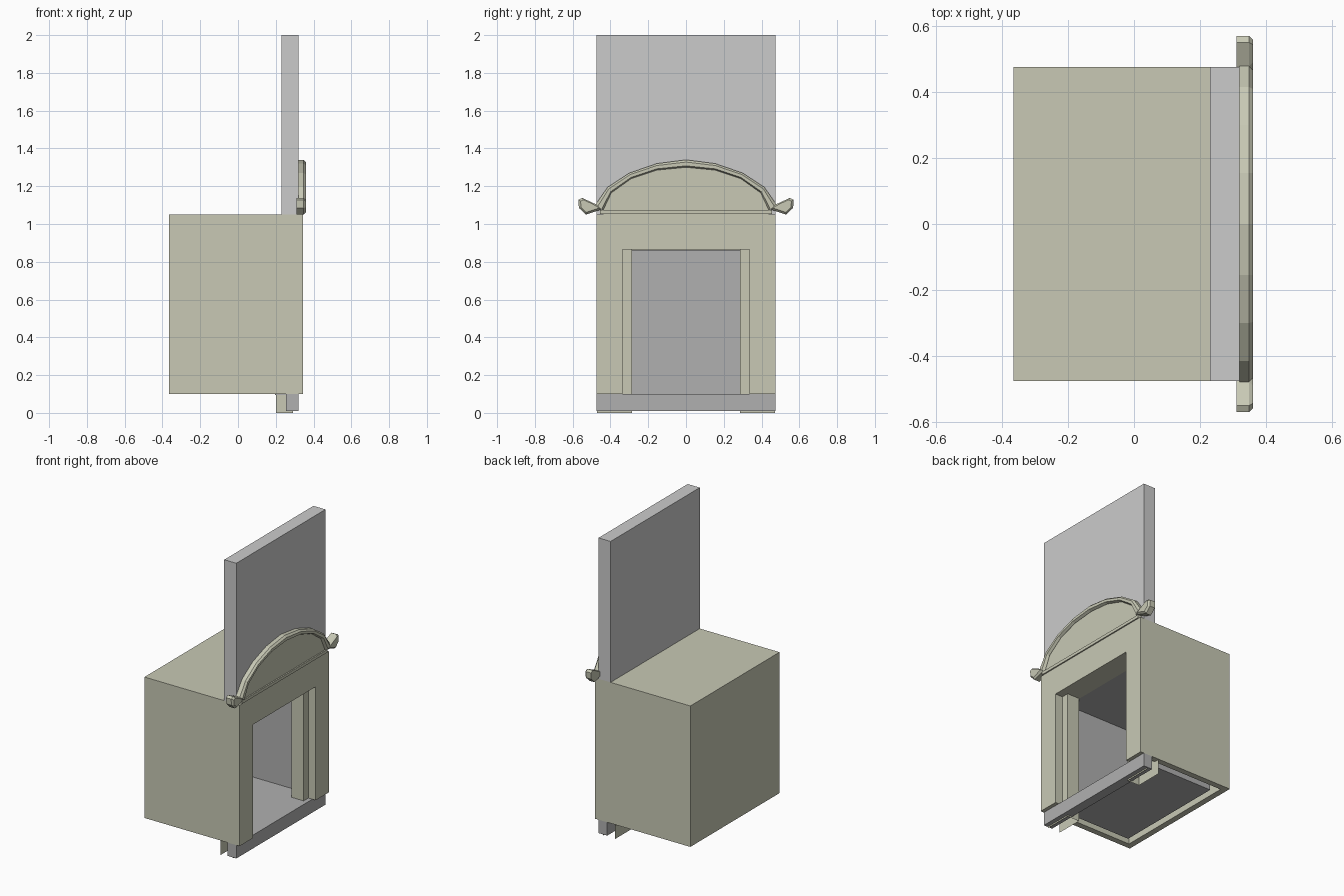
import bpy, bmesh

if "Cube" in bpy.data.objects:
    bpy.data.objects.remove(bpy.data.objects["Cube"])


def material(name, rgb):
    m = bpy.data.materials.new(name)
    m.diffuse_color = (*rgb, 1)
    m.use_nodes = True
    m.node_tree.nodes["Principled BSDF"].inputs["Base Color"].default_value = m.diffuse_color
    return m


STONE = material("pale_stone", (0.578, 0.584, 0.462))
FLUE = material("flue_grey", (0.565, 0.552, 0.552))
LINER = material("liner_grey", (0.434, 0.434, 0.434))


def finish(name, bm, mat, normals=True):
    if normals:
        bmesh.ops.recalc_face_normals(bm, faces=bm.faces)
    me = bpy.data.meshes.new(name)
    bm.to_mesh(me)
    bm.free()
    me.materials.append(mat)
    ob = bpy.data.objects.new(name, me)
    bpy.context.collection.objects.link(ob)
    return ob


def box(name, xs, ys, zs, mat, open_front=False):
    bm = bmesh.new()
    bmesh.ops.create_cube(bm, size=1)
    for v in bm.verts:
        v.co = [r[0] if c < 0 else r[1] for c, r in zip(v.co, (xs, ys, zs))]
    if open_front:
        bm.faces.ensure_lookup_table()
        front = [f for f in bm.faces if f.normal.x > 0.5]
        bmesh.ops.delete(bm, geom=front, context='FACES')
    return finish(name, bm, mat)


def loft(name, rings, mat, closed_section=True, caps=True):
    """Bridge matching rings of points."""
    bm = bmesh.new()
    vs = [[bm.verts.new(p) for p in r] for r in rings]
    n = len(rings[0])
    for a, b in zip(vs, vs[1:]):
        for i in range(n if closed_section else n - 1):
            j = (i + 1) % n
            bm.faces.new((a[i], a[j], b[j], b[i]))
    if caps:
        bm.faces.new(vs[0])
        bm.faces.new(vs[-1])
    return finish(name, bm, mat)


# Outer surround: hollow body, open below and at the fire opening
body = box("surround", (-0.365, 0.345), (-0.475, 0.475), (0.1, 1.05), STONE)
cutters = [
    box("cavity_cutter", (-0.325, 0.29), (-0.435, 0.435), (0.0, 0.865), STONE),
    box("opening_cutter", (0.2, 0.5), (-0.335, 0.335), (0.0, 0.865), STONE),
]
for c in cutters:
    c.hide_render = True
    mod = body.modifiers.new(c.name, 'BOOLEAN')
    mod.operation = 'DIFFERENCE'
    mod.solver = 'EXACT'
    mod.object = c
dg = bpy.context.evaluated_depsgraph_get()
cut_mesh = bpy.data.meshes.new_from_object(body.evaluated_get(dg))
body.modifiers.clear()
body.data = cut_mesh
for c in cutters:
    bpy.data.objects.remove(c)

# Grey firebox liner, hearth floor strip and front plinth
box("firebox_liner", (-0.28, 0.2), (-0.39, 0.39), (0.1, 0.862), LINER, True)
box("hearth_floor", (0.195, 0.258), (-0.285, 0.285), (0.095, 0.1), LINER)
box("front_plinth", (0.255, 0.32), (-0.475, 0.475), (0.01, 0.1), LINER)

# Folded jamb panels beside the opening, reaching the ground
for s, side in ((1, "right"), (-1, "left")):
    fold = [(0.2, 0.47), (0.2, 0.285), (0.29, 0.285), (0.29, 0.47)]
    loft(side + "_jamb",
         [[(x, s * y, z) for x, y in fold] for z in (0.0, 0.865)],
         STONE, closed_section=False, caps=False)

# Chimney breast
box("chimney_breast", (0.23, 0.32), (-0.475, 0.475), (1.05, 2.0), FLUE)

# Arched moulding: section swept between outer and inner arch lines
outer = [(0, 1.34), (0.155, 1.32), (0.30, 1.27), (0.415, 1.195), (0.478, 1.105)]
inner = [(0, 1.30), (0.155, 1.285), (0.29, 1.24), (0.395, 1.165), (0.44, 1.07)]


def mirrored(half):
    return [(-y, z) for y, z in half[:0:-1]] + half


section = [(0.32, 0), (0.348, 0), (0.36, 0.3), (0.36, 0.8), (0.345, 1), (0.32, 1)]
loft("arch_moulding",
     [[(x, o[0] + (i[0] - o[0]) * t, o[1] + (i[1] - o[1]) * t) for x, t in section]
      for o, i in zip(mirrored(outer), mirrored(inner))], STONE)

# Arched panel inside the moulding
panel = mirrored(inner) + [(0.44, 1.05), (-0.44, 1.05)]
loft("arch_panel", [[(x, y, z) for y, z in panel] for x in (0.32, 0.341)], STONE)

# Thin sill line under the arch
box("arch_sill", (0.32, 0.35), (-0.455, 0.455), (1.053, 1.073), STONE)

# Upturned end scrolls with a bevelled front edge
scroll = [(0.44, 1.08), (0.478, 1.105), (0.55, 1.138), (0.57, 1.128),
          (0.567, 1.085), (0.53, 1.05)]
cy = sum(p[0] for p in scroll) / len(scroll)
cz = sum(p[1] for p in scroll) / len(scroll)
for s, side in ((1, "right"), (-1, "left")):
    loft(side + "_scroll",
         [[(x, s * (cy + (y - cy) * k), cz + (z - cz) * k) for y, z in scroll]
          for x, k in ((0.31, 1), (0.348, 1), (0.36, 0.75))], STONE)
